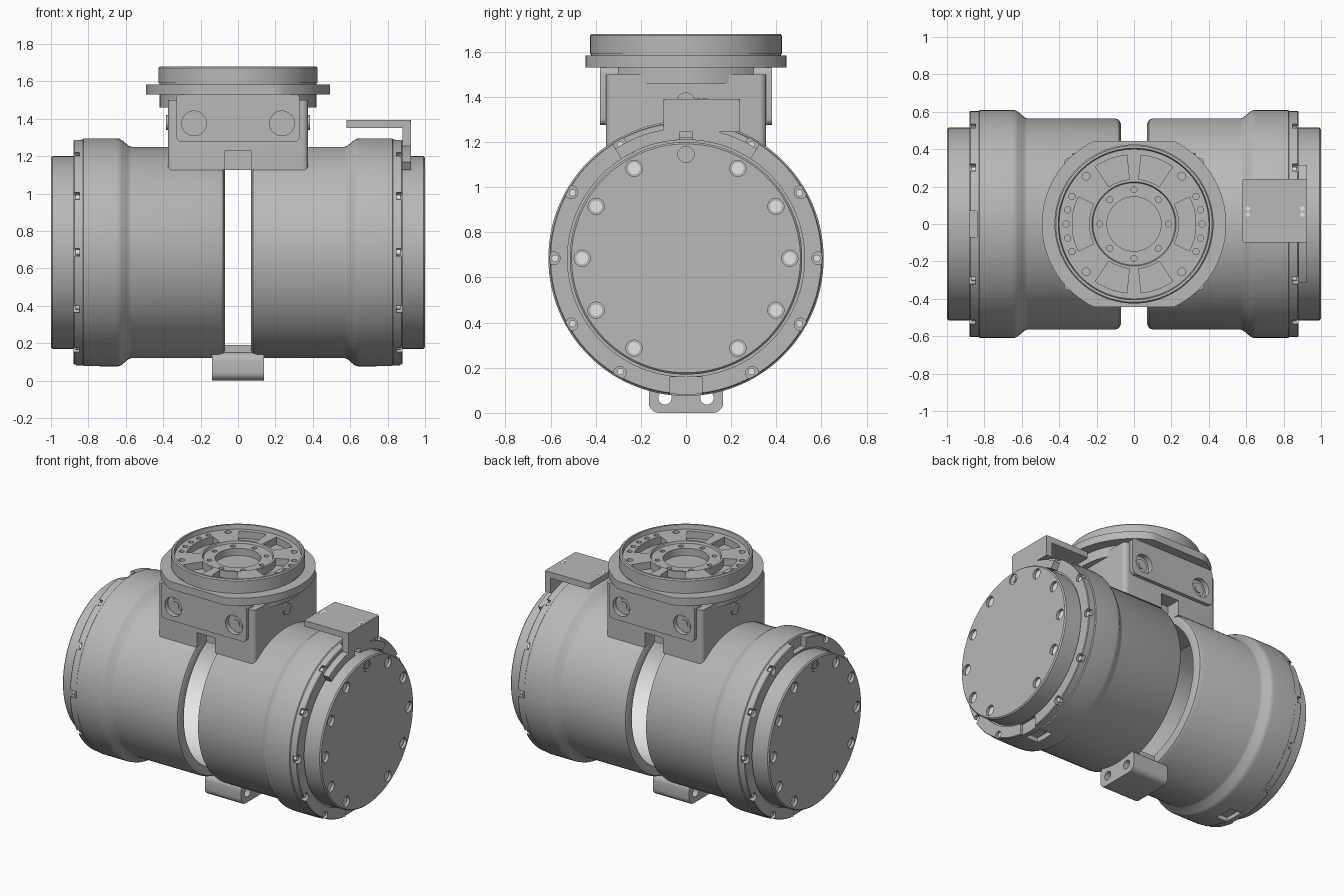
import bpy, bmesh, math
from math import sin, cos, pi, radians

if "Cube" in bpy.data.objects:
    bpy.data.objects.remove(bpy.data.objects["Cube"], do_unlink=True)

AXIS_Z = 0.685   # height of the horizontal motor axis


def material(name, value):
    m = bpy.data.materials.new(name)
    m.use_nodes = True
    colour = (value, value, value, 1)
    m.diffuse_color = colour
    m.node_tree.nodes["Principled BSDF"].inputs["Base Color"].default_value = colour
    return m


GREY = material("cast grey", 0.48)
LIGHT = material("light grey", 0.8)


def place(u, v, h, axis):
    return {"x": (h, u, v), "y": (u, h, v), "z": (u, v, h)}[axis]


def finish(name, bm, mat):
    bmesh.ops.remove_doubles(bm, verts=bm.verts, dist=1e-5)
    bmesh.ops.recalc_face_normals(bm, faces=bm.faces)
    me = bpy.data.meshes.new(name)
    bm.to_mesh(me)
    bm.free()
    me.materials.append(mat)
    ob = bpy.data.objects.new(name, me)
    bpy.context.collection.objects.link(ob)
    return ob


def prism(name, pts, h0, h1, axis="z", mat=GREY):
    """Extrude a 2D outline along an axis."""
    bm = bmesh.new()
    a = [bm.verts.new(place(u, v, h0, axis)) for u, v in pts]
    b = [bm.verts.new(place(u, v, h1, axis)) for u, v in pts]
    bm.faces.new(a)
    bm.faces.new(b)
    for i in range(len(pts)):
        j = (i + 1) % len(pts)
        bm.faces.new((a[i], a[j], b[j], b[i]))
    return finish(name, bm, mat)


def lathe(name, profile, axis="z", sign=1, cv=0.0, n=112):
    """Revolve (radius, height) pairs, which start and end on the axis."""
    bm = bmesh.new()
    rings = []
    for r, h in profile:
        count = n if r > 0 else 1
        rings.append([bm.verts.new(place(r * cos(2 * pi * k / n), cv + r * sin(2 * pi * k / n),
                                         sign * h, axis)) for k in range(count)])
    for p, q in zip(rings, rings[1:]):
        for k in range(n):
            corners = [p[k % len(p)], p[(k + 1) % len(p)], q[(k + 1) % len(q)], q[k % len(q)]]
            bm.faces.new(list(dict.fromkeys(corners)))
    return finish(name, bm, GREY)


def circle(r, u=0.0, v=0.0, n=24):
    return [(u + r * cos(2 * pi * k / n), v + r * sin(2 * pi * k / n)) for k in range(n)]


def clipped(r, limit):
    return [(u, max(-limit, min(limit, v))) for u, v in circle(r, n=96)]


def rect(u0, u1, v0, v1, r=0.0):
    """Rectangle with optional rounded corners."""
    if r == 0:
        return [(u0, v0), (u1, v0), (u1, v1), (u0, v1)]
    centres = ((u1 - r, v1 - r), (u0 + r, v1 - r), (u0 + r, v0 + r), (u1 - r, v0 + r))
    return [(cu + r * cos(pi / 2 * (q + k / 5)), cv + r * sin(pi / 2 * (q + k / 5)))
            for q, (cu, cv) in enumerate(centres) for k in range(6)]


def sector(r0, r1, a0, a1, cv=0.0, n=14):
    angles = [radians(a0 + (a1 - a0) * k / n) for k in range(n + 1)]
    return ([(r1 * cos(a), cv + r1 * sin(a)) for a in angles]
            + [(r0 * cos(a), cv + r0 * sin(a)) for a in reversed(angles)])


def cut(target, cutters):
    for c in cutters:
        mod = target.modifiers.new("cut", "BOOLEAN")
        mod.operation = "DIFFERENCE"
        mod.solver = "EXACT"
        mod.object = c
        bpy.context.view_layer.objects.active = target
        bpy.ops.object.modifier_apply(modifier=mod.name)
        bpy.data.objects.remove(c, do_unlink=True)


def ring_point(r, degrees):
    a = radians(degrees)
    return r * cos(a), AXIS_Z + r * sin(a)


# Motor housings: hollow towards the middle, stepped flange and end cap outside
HOUSING = [(0, 0.85), (0.5, 0.85), (0.5, 0.07), (0.535, 0.07), (0.556, 0.08), (0.565, 0.1),
           (0.565, 0.57), (0.57, 0.585), (0.6, 0.62), (0.608, 0.635), (0.61, 0.65),
           (0.61, 0.825), (0.604, 0.83), (0.604, 0.875), (0.6, 0.88), (0.525, 0.88),
           (0.525, 0.87), (0.515, 0.87), (0.515, 0.992), (0.507, 1.0), (0, 1.0)]
SCREW_ANGLES = [base + step for base in (0, 180) for step in range(-60, 61, 30)]

for side, sign in (("left", 1), ("right", -1)):
    housing = lathe(side + "_housing", HOUSING, "x", sign, AXIS_Z)
    cutters = []
    for deg in SCREW_ANGLES:
        cutters.append(prism("cap_hole", circle(0.036, *ring_point(0.46, deg)),
                             sign * 0.98, sign * 1.05, "x"))
        cutters.append(prism("flange_notch", circle(0.028, *ring_point(0.586, deg)),
                             sign * 0.848, sign * 0.95, "x"))
        prism(side + "_cap_hole_floor", circle(0.026, *ring_point(0.46, deg)),
              sign * 0.978, sign * 0.984, "x", LIGHT)
        prism(side + "_flange_screw", circle(0.016, *ring_point(0.58, deg), n=16),
              sign * 0.84, sign * 0.868, "x", LIGHT)
    cutters.append(prism("top_hole", circle(0.036, 0, 1.145), sign * 0.992, sign * 1.05, "x"))
    # Cable slots at the bottom and top of the flange
    cutters.append(prism("slot", rect(-0.07, 0.07, 0, 0.11), sign * 0.74, sign * 0.83, "x"))
    cutters.append(prism("slot", rect(-0.07, 0.07, 0, 0.16), sign * 0.865, sign * 0.95, "x"))
    cutters.append(prism("slot", rect(-0.07, 0.07, 1.22, 1.4), sign * 0.84, sign * 0.95, "x"))
    cut(housing, cutters)
    prism(side + "_top_hole_pin", circle(0.02, 0, 1.145), sign * 0.985, sign * 0.997, "x")
    # Bore is painted lighter
    housing.data.materials.append(LIGHT)
    for f in housing.data.polygons:
        radius = math.hypot(f.center.y, f.center.z - AXIS_Z)
        if radius < 0.503 and abs(f.center.x) < 0.853:
            f.material_index = 1

# Neck joining the housings, with a slot above the gap front and back
neck = prism("neck", rect(-0.375, 0.375, -0.355, 0.355, 0.03), 1.125, 1.5)
cut(neck, [prism("gap", rect(-0.07, 0.07, 1.0, 1.23), s * 0.25, s * 0.5, "y") for s in (-1, 1)])
prism("neck_shoulder", clipped(0.42, 0.372), 1.46, 1.54)
for s in (-1, 1):
    prism("neck_side_boss", circle(0.04, 0, 1.38), s * 0.37, s * 0.385, "x")
    # Bolted face plates
    plate = prism("face_plate", rect(-0.33, 0.33, 1.275, 1.535, 0.03), s * 0.3, s * 0.38, "y")
    cut(plate, [prism("bolt_hole", circle(0.066, x, 1.375, 32), s * 0.345, s * 0.45, "y")
                for x in (-0.235, 0.235)])
    cut(neck, [prism("bolt_hole", circle(0.066, x, 1.375, 32), s * 0.335, s * 0.45, "y")
               for x in (-0.235, 0.235)])
    for x in (-0.235, 0.235):
        prism("plate_bolt", circle(0.045, x, 1.375), s * 0.33, s * 0.352, "y")
        prism("plate_bolt_socket", circle(0.026, x, 1.375), s * 0.33, s * 0.358, "y")

# Output flange: clipped disc, raised rim and recessed face
prism("flange_disc", clipped(0.493, 0.445), 1.53, 1.583)
rim = lathe("output_rim", [(0, 1.55), (0.42, 1.55), (0.42, 1.59), (0.425, 1.59), (0.425, 1.672),
                           (0.418, 1.68), (0.405, 1.68), (0.4, 1.65), (0.225, 1.65),
                           (0.22, 1.635), (0.145, 1.635), (0.145, 1.585), (0, 1.585)])
face_cuts = []
for a in (0, 90, 180, 270):
    pocket = (0.24, 0.33, a - 26, a + 26) if a % 180 == 0 else (0.24, 0.37, a + 6, a + 34)
    face_cuts.append(prism("pocket", sector(*pocket), 1.6, 1.7))
    if a % 180:
        face_cuts.append(prism("pocket", sector(0.24, 0.37, a - 34, a - 6), 1.6, 1.7))
    else:
        for d in range(-24, 25, 12):
            face_cuts.append(prism("face_hole", circle(0.017, 0.363 * cos(radians(a + d)),
                                   0.363 * sin(radians(a + d)), 16), 1.62, 1.7))
    corner = radians(a + 45)
    face_cuts.append(prism("mount_hole", circle(0.021, 0.362 * cos(corner),
                                                0.362 * sin(corner), 16), 1.62, 1.7))
for k in range(8):
    a = 2 * pi * k / 8
    face_cuts.append(prism("hub_hole", circle(0.016, 0.183 * cos(a), 0.183 * sin(a), 16),
                           1.61, 1.7))
cut(rim, face_cuts)

# Cable bracket on the left end: arc foot, upright tab and top shelf
prism("bracket_arc", sector(0.525, 0.578, 57, 87, AXIS_Z), 0.878, 0.925, "x")
prism("bracket_arc", sector(0.525, 0.578, 93, 123, AXIS_Z), 0.878, 0.925, "x")
prism("bracket_tab", rect(-0.1, 0.24, 1.245, 1.385), 0.88, 0.925, "x")
prism("bracket_shelf", rect(0.58, 0.925, -0.1, 0.24, 0.012), 1.35, 1.392)
for x in (0.608, 0.9):
    for y in (0.05, 0.083):
        prism("shelf_hole", circle(0.012, x, y, 12), 1.389, 1.393, "z", LIGHT)

# Foot lug under the gap with two cross holes
lug = prism("foot_lug", rect(-0.165, 0.165, 0, 0.15, 0.045), -0.14, 0.14, "x")
cut(lug, [prism("lug_hole", circle(0.03, y, 0.067), -0.3, 0.3, "x") for y in (-0.093, 0.093)])
prism("foot_web", rect(-0.12, 0.12, 0.1, 0.19), -0.08, 0.08, "x")

# Smooth the round parts, keep edges sharp
bpy.ops.object.select_all(action="DESELECT")
for ob in bpy.context.collection.objects:
    if ob.type == "MESH":
        ob.select_set(True)
        bpy.context.view_layer.objects.active = ob
bpy.ops.object.shade_smooth_by_angle(angle=radians(32))
